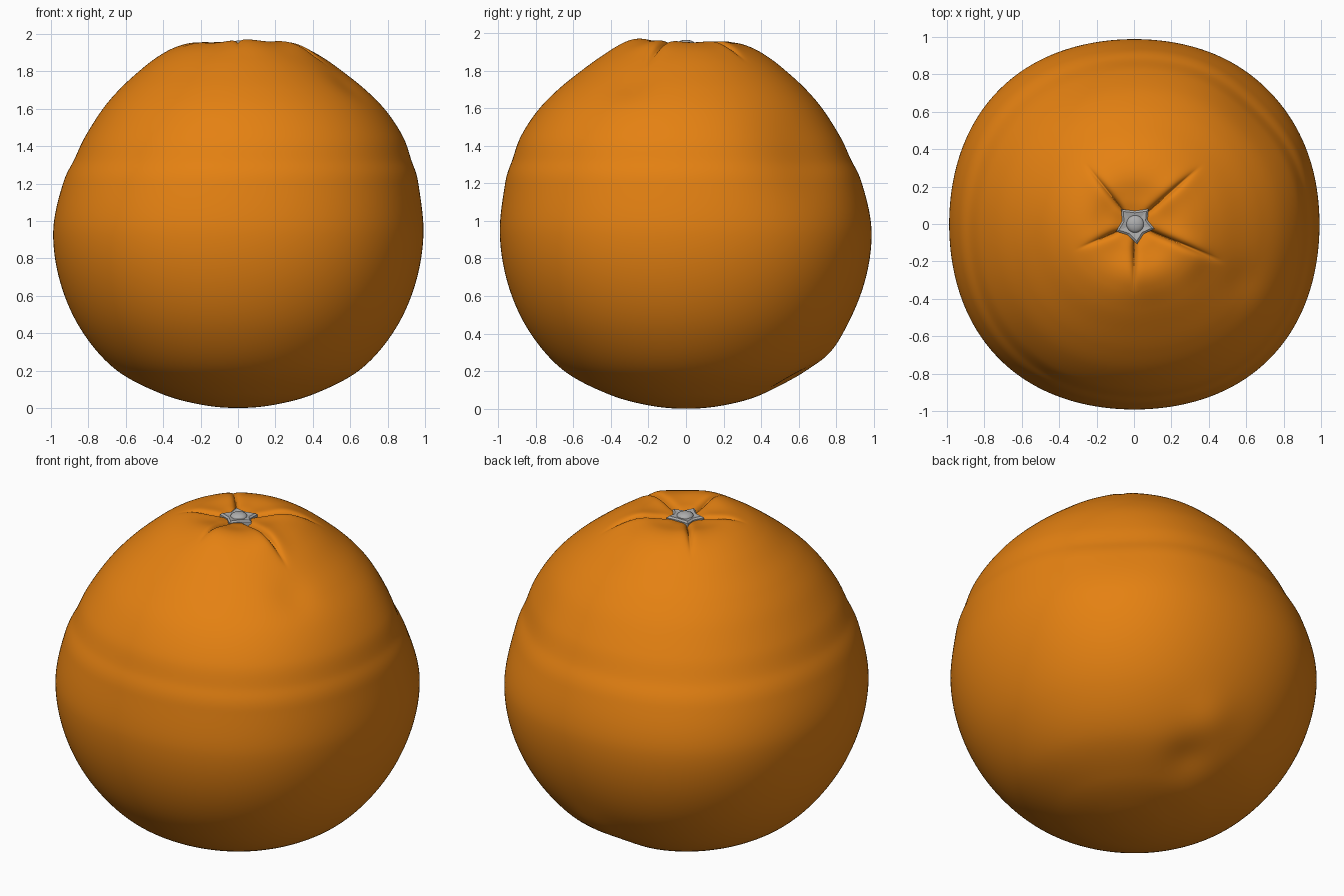
import bpy, bmesh, math
from mathutils import Vector

if "Cube" in bpy.data.objects:
    bpy.data.objects.remove(bpy.data.objects["Cube"])


def material(name, rgb):
    m = bpy.data.materials.new(name)
    m.diffuse_color = (*rgb, 1)
    m.use_nodes = True
    m.node_tree.nodes["Principled BSDF"].inputs["Base Color"].default_value = m.diffuse_color
    return m


ORANGE = material("orange peel", (0.78, 0.22, 0.006))
GREY = material("stem grey", (0.42, 0.42, 0.42))


def finish(bm, name, mat, smooth=True):
    bmesh.ops.recalc_face_normals(bm, faces=bm.faces)
    me = bpy.data.meshes.new(name)
    bm.to_mesh(me)
    bm.free()
    ob = bpy.data.objects.new(name, me)
    bpy.context.collection.objects.link(ob)
    me.materials.append(mat)
    for p in me.polygons:
        p.use_smooth = smooth
    return ob


# Side profile of the fruit (radius, height), bottom to top
PROFILE = [(0, 0), (.2, .018), (.42, .08), (.66, .21), (.84, .42), (.95, .67),
           (.99, .94), (.95, 1.2), (.9, 1.33), (.85, 1.45), (.76, 1.59), (.66, 1.7),
           (.55, 1.795), (.45, 1.87), (.35, 1.925), (.25, 1.95), (.13, 1.938), (0, 1.925)]
# Creases radiating from the stem: (angle, length, depth)
CREASES = [(129, .44, .035), (41, .5, .04), (-23, .54, .05), (-90, .39, .04), (204, .36, .04)]
# Soft dents (-) and swellings (+): (centre, width, amount)
LUMPS = [((.70, .66, 1.35), .32, -.04),
         ((.08, .58, .14), .14, -.025),
         ((.08, .78, .30), .14, .015),
         ((.06, -.27, 1.95), .13, .018),
         ((.30, -.20, 1.93), .10, .012),
         ((.58, -.30, 1.72), .12, -.012)]


def catmull(t):
    n = len(PROFILE) - 1
    i = min(int(t * n), n - 1)
    u = t * n - i
    p1, p2 = Vector(PROFILE[i]), Vector(PROFILE[i + 1])
    p0 = Vector(PROFILE[i - 1]) if i else Vector((-p2.x, p2.y))
    p3 = Vector(PROFILE[i + 2]) if i + 2 <= n else Vector((-p1.x, p1.y))
    return .5 * (2 * p1 + (p2 - p0) * u + (2 * p0 - 5 * p1 + 4 * p2 - p3) * u * u
                 + (3 * p1 - p0 - 3 * p2 + p3) * u ** 3)


def smooth01(v):
    v = max(0, min(1, v))
    return v * v * (3 - 2 * v)


def shape(r, z, a):
    # slightly squarish plan, shoulder leaning to the front right
    belly = math.sin(math.pi * min(1, z / 1.95))
    r *= 1 + .03 * belly * math.sin(2 * a) ** 2
    lean = math.exp(-((z - 1.5) / .33) ** 2)
    p = Vector((r * math.cos(a) + .033 * lean, r * math.sin(a) - .03 * lean, z))
    out = (p - Vector((0, 0, .95))).normalized()
    for c, w, amt in LUMPS:
        p += out * amt * math.exp(-(p - Vector(c)).length_squared / (w * w))
    if z > 1.6:
        drop = 0
        for deg, length, depth in CREASES:
            k = math.radians(deg)
            s = p.x * math.cos(k) + p.y * math.sin(k)
            d = -p.x * math.sin(k) + p.y * math.cos(k)
            env = smooth01((s - .03) / .1) * smooth01((length - s) / .25)
            drop += env * (depth * math.exp(-abs(d) / .014) - .012 * math.exp(-(d / .07) ** 2))
        p -= out * drop
    return p


# Fruit body
SEG, RINGS = 340, 204
bm = bmesh.new()
bottom = bm.verts.new(shape(0, 0, 0))
rows = []
for j in range(1, RINGS):
    r, z = catmull(j / RINGS)
    rows.append([bm.verts.new(shape(r, z, 2 * math.pi * i / SEG)) for i in range(SEG)])
top = bm.verts.new(shape(0, 1.925, 0))
for i in range(SEG):
    n = (i + 1) % SEG
    bm.faces.new((bottom, rows[0][n], rows[0][i]))
    bm.faces.new((top, rows[-1][i], rows[-1][n]))
    for lo, hi in zip(rows, rows[1:]):
        bm.faces.new((lo[i], lo[n], hi[n], hi[i]))
finish(bm, "fruit_body", ORANGE)

# Five-pointed stem star
bm = bmesh.new()
tips = [-84, -14, 48, 133, 201]
outline = []
for i, t in enumerate(tips):
    nxt = tips[(i + 1) % 5] + (360 if i == 4 else 0)
    outline += [(t, .108), ((t + nxt) / 2, .07)]


def ring(scale, z, tip_z):
    return [bm.verts.new((.005 + scale * r * math.cos(math.radians(t)),
                          scale * r * math.sin(math.radians(t)), tip_z if r > .1 else z))
            for t, r in outline]


loops = [ring(1, 1.90, 1.90), ring(1, 1.940, 1.942), ring(.85, 1.947, 1.95), ring(.4, 1.942, 1.942)]
for lo, hi in zip(loops, loops[1:]):
    for i in range(10):
        bm.faces.new((lo[i], lo[(i + 1) % 10], hi[(i + 1) % 10], hi[i]))
bm.faces.new(loops[0])
bm.faces.new(loops[-1])
finish(bm, "stem_star", GREY, smooth=False)

# Stem button
bm = bmesh.new()
bmesh.ops.create_uvsphere(bm, u_segments=24, v_segments=14, radius=.047)
for v in bm.verts:
    v.co = Vector((v.co.x + .006, v.co.y, v.co.z * .5 + 1.941))
finish(bm, "stem_button", GREY)
